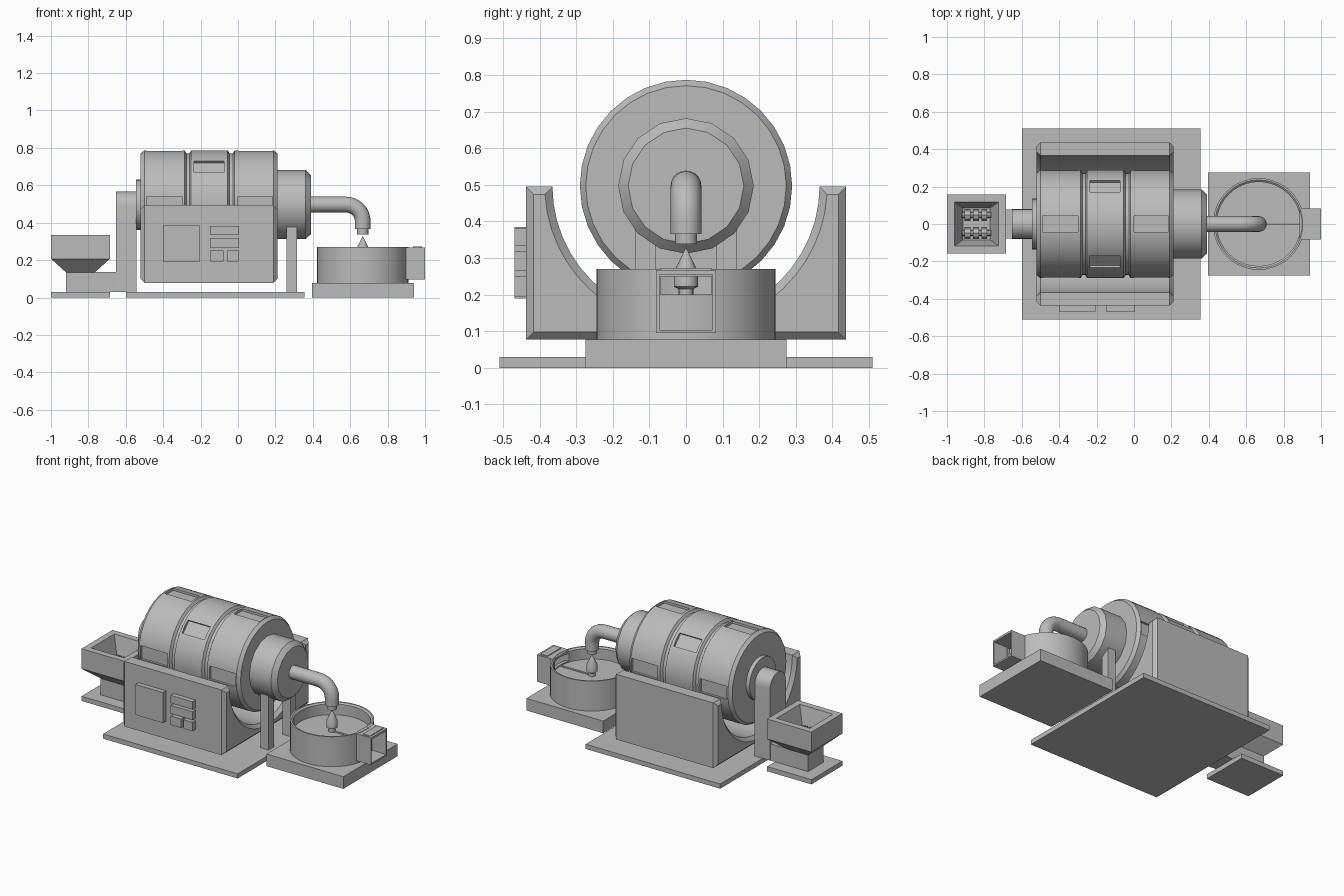
import bpy, bmesh
from math import sin, cos, pi, asin, radians
from mathutils import Matrix, Vector

if "Cube" in bpy.data.objects:
    bpy.data.objects.remove(bpy.data.objects["Cube"])

grey = bpy.data.materials.new("plain grey")
grey.diffuse_color = (0.5, 0.5, 0.5, 1)
grey.use_nodes = True
grey.node_tree.nodes["Principled BSDF"].inputs["Base Color"].default_value = grey.diffuse_color


def finish(name, bm):
    bmesh.ops.recalc_face_normals(bm, faces=bm.faces)
    me = bpy.data.meshes.new(name)
    bm.to_mesh(me)
    bm.free()
    me.materials.append(grey)
    ob = bpy.data.objects.new(name, me)
    bpy.context.collection.objects.link(ob)
    return ob


def smooth(ob):
    bpy.ops.object.select_all(action='DESELECT')
    bpy.context.view_layer.objects.active = ob
    ob.select_set(True)
    bpy.ops.object.shade_smooth_by_angle(angle=radians(30))
    return ob


def loft(name, loops, ring=False):
    """Skin a chain of equal-length loops; cap the ends or close into a ring."""
    bm = bmesh.new()
    vs = [[bm.verts.new(p) for p in lp] for lp in loops]
    n = len(vs[0])
    pairs = list(zip(vs, vs[1:])) + ([(vs[-1], vs[0])] if ring else [])
    for a, b in pairs:
        for i in range(n):
            j = (i + 1) % n
            bm.faces.new((a[i], a[j], b[j], b[i]))
    if not ring:
        bm.faces.new(vs[0])
        bm.faces.new(vs[-1])
    return finish(name, bm)


def lathe(name, prof, centre, axis, sides=32):
    """prof holds (position along axis, radius)."""
    cx, cy, cz = centre
    loops = []
    for t, r in prof:
        ring = [(r * sin(2 * pi * i / sides), r * cos(2 * pi * i / sides)) for i in range(sides)]
        loops.append([(t, cy + u, cz + v) if axis == 'x' else (cx + u, cy + v, t) for u, v in ring])
    return smooth(loft(name, loops))


def rect_z(x0, x1, h, z):
    return [(x0, -h, z), (x1, -h, z), (x1, h, z), (x0, h, z)]


def rect_x(x, h, z0, z1):
    return [(x, -h, z0), (x, h, z0), (x, h, z1), (x, -h, z1)]


def box(name, x0, x1, y0, y1, z0, z1):
    return loft(name, [[(x0, y0, z), (x1, y0, z), (x1, y1, z), (x0, y1, z)] for z in (z0, z1)])


def cut(ob, cutters):
    for c in cutters:
        m = ob.modifiers.new("cut", 'BOOLEAN')
        m.operation, m.solver, m.object = 'DIFFERENCE', 'EXACT', c
        bpy.context.view_layer.objects.active = ob
        bpy.ops.object.modifier_apply(modifier=m.name)
        bpy.data.objects.remove(c)
    return smooth(ob)


ZC = 0.497   # height of the drum axis

# Ground plates
box("main_base_plate", -0.60, 0.355, -0.51, 0.51, 0, 0.03)
box("hopper_foot_plate", -1.0, -0.685, -0.157, 0.157, 0, 0.03)
box("tank_base", 0.395, 0.94, -0.275, 0.275, 0, 0.078)

# Drum: three bevelled bands with grooves between them
R, RI = 0.29, 0.274
prof = []
for x0, x1, b0, b1 in ((-0.52, -0.276, .02, .01), (-0.26, -0.045, .01, .01), (-0.028, 0.21, .01, .02)):
    prof += [(x0, RI), (x0 + b0, R), (x1 - b1, R), (x1, RI)]
drum = lathe("drum", prof, (0, 0, ZC), 'x', 32)

# Shallow hatches, quarter turns apart and staggered on the middle band
hatches = []
for x0, x1, off in ((-0.49, -0.30, 0), (-0.235, -0.075, 45), (0.0, 0.185, 0)):
    for k in range(4):
        c = box("hatch_cutter", x0, x1, -0.043, 0.043, 0.272, 0.33)
        c.hide_render = True
        c.data.transform(Matrix.Translation((0, 0, ZC)) @ Matrix.Rotation(radians(off + 90 * k), 4, 'X'))
        hatches.append(c)
cut(drum, hatches)

# Collars at both drum ends
lathe("outlet_collar", [(0.20, 0.185), (0.362, 0.185), (0.39, 0.158)], (0, 0, ZC), 'x', 16)
lathe("inlet_collar", [(-0.545, 0.135), (-0.51, 0.135)], (0, 0, ZC), 'x', 24)


# Cradle with a round channel and chamfered ends
def cradle_loop(x, d):
    w, zt, zb, r = 0.437 - d, 0.495 - d, 0.077 + d, 0.365 + d
    a0 = asin((ZC - zt) / r)
    pts = [(w, zb), (w, zt)]
    for i in range(25):
        a = a0 + (pi - 2 * a0) * i / 24
        pts.append((r * cos(a), ZC - r * sin(a)))
    pts += [(-w, zt), (-w, zb)]
    return [(x, y, z) for y, z in pts]


smooth(loft("cradle", [cradle_loop(-0.52, .021), cradle_loop(-0.499, 0),
                       cradle_loop(0.189, 0), cradle_loop(0.21, .021)]))

# Control panel blocks on the front of the cradle
for name, x0, x1, z0, z1 in (("control_cabinet", -0.40, -0.205, 0.19, 0.385),
                             ("display_upper", -0.15, 0.005, 0.333, 0.382),
                             ("display_lower", -0.15, 0.005, 0.265, 0.318),
                             ("button_left", -0.15, -0.077, 0.193, 0.25),
                             ("button_right", -0.06, 0.005, 0.193, 0.25)):
    box(name, x0, x1, -0.468, -0.43, z0, z1)

# Support posts under the outlet collar
for s in (-1, 1):
    box("support_post", 0.258, 0.315, s * 0.112 - 0.028, s * 0.112 + 0.028, 0.03, 0.378)

# Elevator housing with an arched top
arch = [(-0.08, 0.03), (0.08, 0.03)] + [(0.08 * cos(pi * i / 12), 0.487 + 0.08 * sin(pi * i / 12)) for i in range(13)]
smooth(loft("elevator_housing", [[(x, y, z) for y, z in arch] for x in (-0.652, -0.543)]))

# Feed hopper, its neck and the crushing rollers
box("hopper_neck", -0.92, -0.645, -0.077, 0.077, 0.03, 0.137)
loft("hopper", [rect_z(-0.92, -0.765, 0.077, 0.135), rect_z(-1.0, -0.685, 0.157, 0.207),
                rect_z(-1.0, -0.685, 0.157, 0.335), rect_z(-0.96, -0.725, 0.117, 0.335),
                rect_z(-0.915, -0.77, 0.085, 0.19)])
for s in (-1, 1):
    prof = []
    for x0 in (-0.905, -0.86, -0.815):
        prof += [(x0, 0.015), (x0, 0.03), (x0 + 0.03, 0.03), (x0 + 0.03, 0.015)]
    lathe("crusher_roller", [(-0.92, 0.015)] + prof + [(-0.765, 0.015)], (0, s * 0.048, 0.215), 'x', 8)

# Outlet pipe with elbow and nozzle
path = [((0.38, ZC), 0, .042)]
for i in range(9):
    a = pi / 2 * i / 8
    path.append(((0.577 + 0.09 * sin(a), 0.407 + 0.09 * cos(a)), a, .042))
path += [((0.667, z), pi / 2, r) for z, r in ((0.365, .042), (0.365, .03), (0.338, .03))]
loops = []
for (x, z), a, r in path:
    up = Vector((sin(a), 0, cos(a)))
    side = Vector((0, 1, 0))
    loops.append([Vector((x, 0, z)) + r * (cos(2 * pi * k / 20) * up + sin(2 * pi * k / 20) * side) for k in range(20)])
smooth(loft("outlet_pipe", loops))

# Collecting tank with a stepped rim, opened towards the chute
TC = (0.667, 0, 0)
tank = lathe("tank", [(0.077, .245), (0.27, .245), (0.27, .235), (0.262, .225), (0.193, .225)], TC, 'z', 40)
cut(tank, [box("tank_window_cutter", 0.82, 0.95, -0.07, 0.07, 0.2, 0.25)])

# Spinner and drive rod inside the tank
lathe("spinner", [(0.19, .02), (0.215, .02), (0.222, .033), (0.262, .033), (0.328, .001)], TC, 'z', 16)
lathe("drive_rod", [(0.667, .006), (0.90, .006)], (0, 0, 0.195), 'x', 8)

# Open discharge chute and its lid plate
loft("discharge_chute", [rect_x(0.885, 0.082, 0.095, 0.268), rect_x(1.0, 0.082, 0.095, 0.268),
                         rect_x(1.0, 0.073, 0.104, 0.255), rect_x(0.885, 0.073, 0.104, 0.255)], ring=True)
box("chute_lid", 0.935, 0.985, -0.07, 0.07, 0.266, 0.273)
